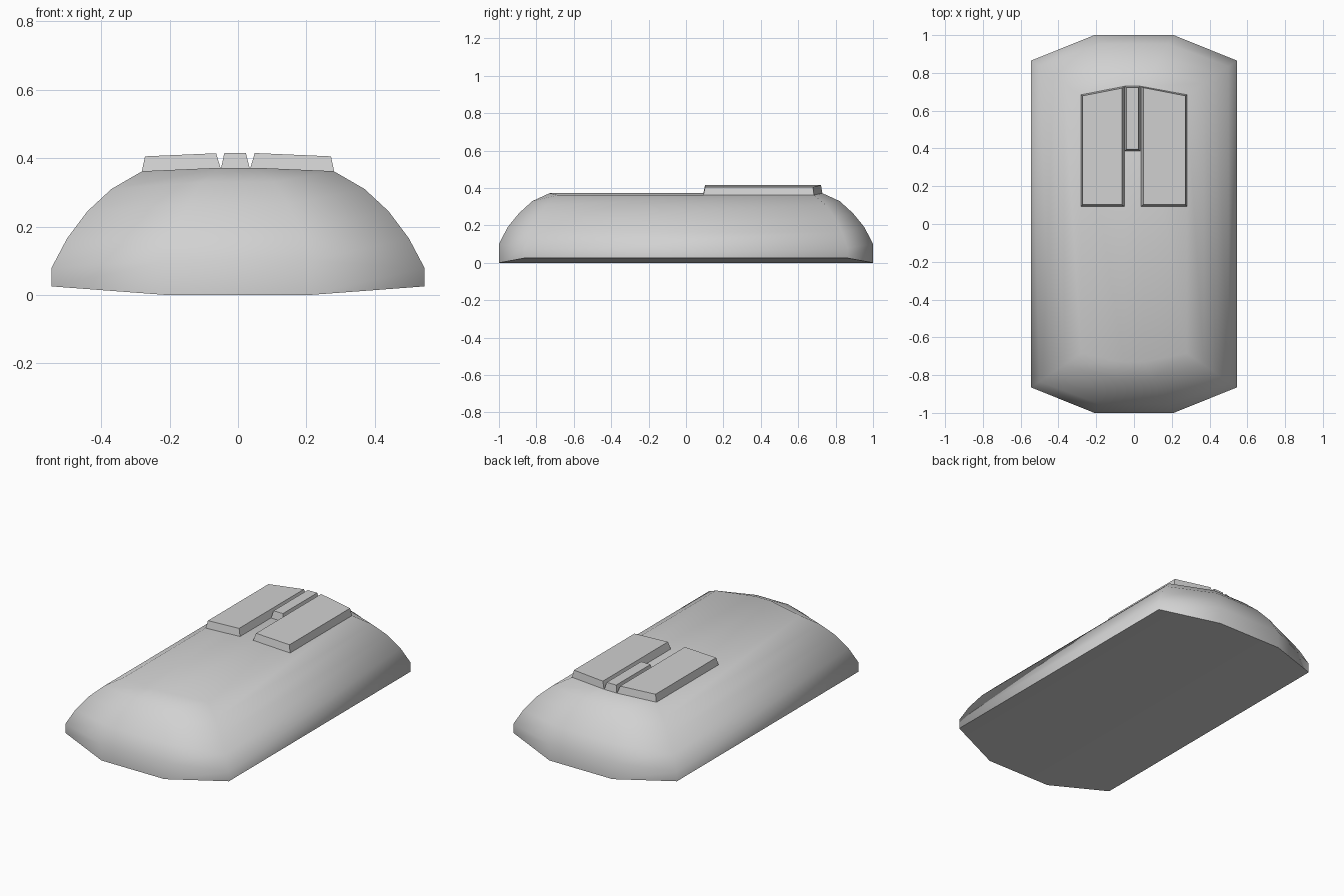
import bpy
import math

cube = bpy.data.objects.get("Cube")
if cube:
    bpy.data.objects.remove(cube, do_unlink=True)

grey = bpy.data.materials.new("light grey plastic")
grey.use_nodes = True
colour = (0.64, 0.64, 0.64, 1)
grey.diffuse_color = colour
grey.node_tree.nodes["Principled BSDF"].inputs["Base Color"].default_value = colour


def add_part(name, verts, faces):
    mesh = bpy.data.meshes.new(name)
    mesh.from_pydata(verts, [], faces)
    mesh.materials.append(grey)
    obj = bpy.data.objects.new(name, mesh)
    bpy.context.collection.objects.link(obj)
    return obj


def ring(inset, side_z, mid_z):
    """Eight-sided outline, shrunk by the inset, counter-clockwise from above."""
    mid_x, mid_y = 0.21 - 0.6 * inset, 1 - 1.02 * inset
    side_x, side_y = 0.545 - inset, 0.865 - 0.68 * inset
    half = [(side_x, -side_y, side_z), (side_x, side_y, side_z),
            (mid_x, mid_y, mid_z), (-mid_x, mid_y, mid_z)]
    return half + [(-x, -y, z) for x, y, z in half]


# Rounded shell: inset, height at the sides, height at the ends
levels = [(0, 0.025, 0), (0, 0.08, 0.10), (0.045, 0.165, 0.19),
          (0.105, 0.245, 0.265), (0.175, 0.31, 0.33), (0.265, 0.362, 0.372)]
verts = [v for level in levels for v in ring(*level)]
faces = []
for r in range(len(levels) - 1):
    for i in range(8):
        a, b = r * 8 + i, r * 8 + (i + 1) % 8
        faces.append((a, b, b + 8, a + 8))
# Gently ridged top and underside, each three strips
strips = [(0, 1, 2, 7), (7, 2, 3, 6), (6, 3, 4, 5)]
top = (len(levels) - 1) * 8
faces += [tuple(top + i for i in s) for s in strips]
faces += [tuple(reversed(s)) for s in strips]
shell = add_part("shell", verts, faces)

bpy.ops.object.select_all(action='DESELECT')
bpy.context.view_layer.objects.active = shell
shell.select_set(True)
bpy.ops.object.shade_smooth_by_angle(angle=math.radians(72))
shell.select_set(False)


def back_edge(x):
    return 0.73 - 0.196 * max(0, abs(x) - 0.05)


def crown(x):
    return 0.372 - 0.0435 * max(0, abs(x) - 0.05)


def add_button(name, x0, x1, y0, taper0, taper1):
    """Raised plate with sloping walls that follows the crown of the shell."""
    verts = []
    for a, b, front, back, lift in (
            (x0, x1, y0, 0, -0.004),
            (x0 + taper0, x1 - taper1, y0 + 0.01, 0.008, 0.043)):
        verts += [(a, front, crown(a) + lift), (b, front, crown(b) + lift),
                  (b, back_edge(b) - back, crown(b) + lift),
                  (a, back_edge(a) - back, crown(a) + lift)]
    faces = [(3, 2, 1, 0), (4, 5, 6, 7)]
    faces += [(i, (i + 1) % 4, (i + 1) % 4 + 4, i + 4) for i in range(4)]
    add_part(name, verts, faces)


# Two main buttons with a narrow one between them
add_button("right_button", -0.282, -0.05, 0.092, 0.01, 0.014)
add_button("left_button", 0.035, 0.282, 0.092, 0.014, 0.01)
add_button("middle_button", -0.05, 0.035, 0.385, 0.01, 0.012)
